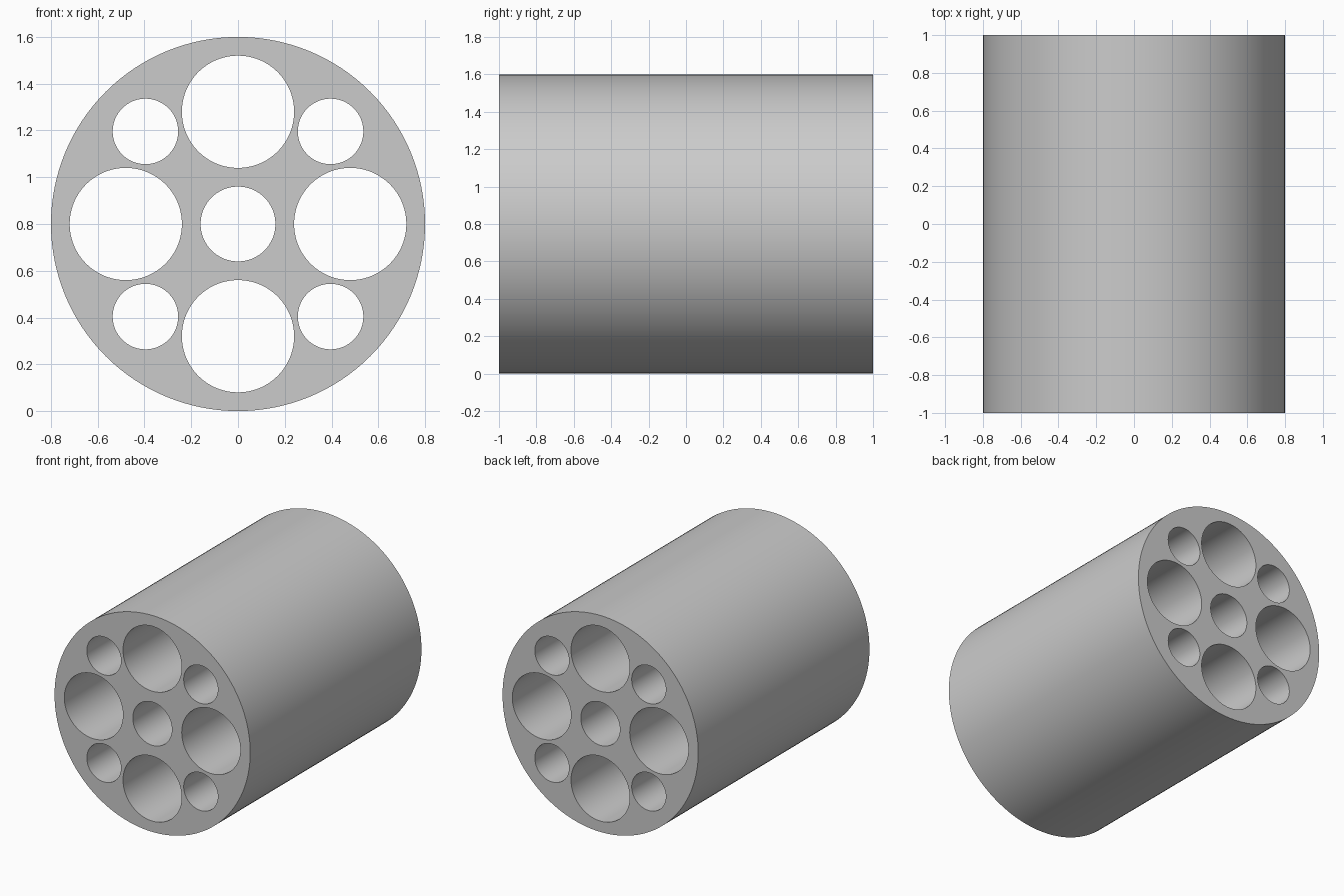
import bpy
import math

if "Cube" in bpy.data.objects:
    bpy.data.objects.remove(bpy.data.objects["Cube"], do_unlink=True)

RADIUS, LENGTH = 0.8, 2.0

# Plain grey material
grey = bpy.data.materials.new("light_grey")
grey.use_nodes = True
colour = (0.6, 0.6, 0.6, 1)
grey.diffuse_color = colour
grey.node_tree.nodes["Principled BSDF"].inputs["Base Color"].default_value = colour


def rod(name, radius, length, x=0, z=0, sides=96):
    """Cylinder lying along y, placed relative to the body axis."""
    bpy.ops.mesh.primitive_cylinder_add(
        vertices=sides, radius=radius, depth=length,
        location=(x, 0, RADIUS + z), rotation=(math.pi / 2, 0, 0))
    ob = bpy.context.object
    ob.name = name
    ob.data.materials.append(grey)
    return ob


def bore(body, radius, offset=0, angle=0):
    """Cut one round channel right through the body."""
    cutter = rod("channel_cutter", radius, LENGTH + 0.4,
                 offset * math.cos(angle), offset * math.sin(angle))
    cutter.hide_render = True
    bpy.context.view_layer.objects.active = body
    mod = body.modifiers.new("channel", 'BOOLEAN')
    mod.operation = 'DIFFERENCE'
    mod.solver = 'EXACT'
    mod.object = cutter
    bpy.ops.object.modifier_apply(modifier=mod.name)
    bpy.data.objects.remove(cutter, do_unlink=True)


# Body with a central channel, four large and four small channels around it
body = rod("channelled_cylinder", RADIUS, LENGTH, sides=128)
bore(body, 0.16)
for i in range(4):
    bore(body, 0.24, 0.48, i * math.pi / 2)
    bore(body, 0.14, 0.56, (i + 0.5) * math.pi / 2)

# Smooth walls, crisp rims
bpy.ops.object.select_all(action='DESELECT')
body.select_set(True)
bpy.context.view_layer.objects.active = body
bpy.ops.object.shade_smooth_by_angle(angle=math.radians(30))
